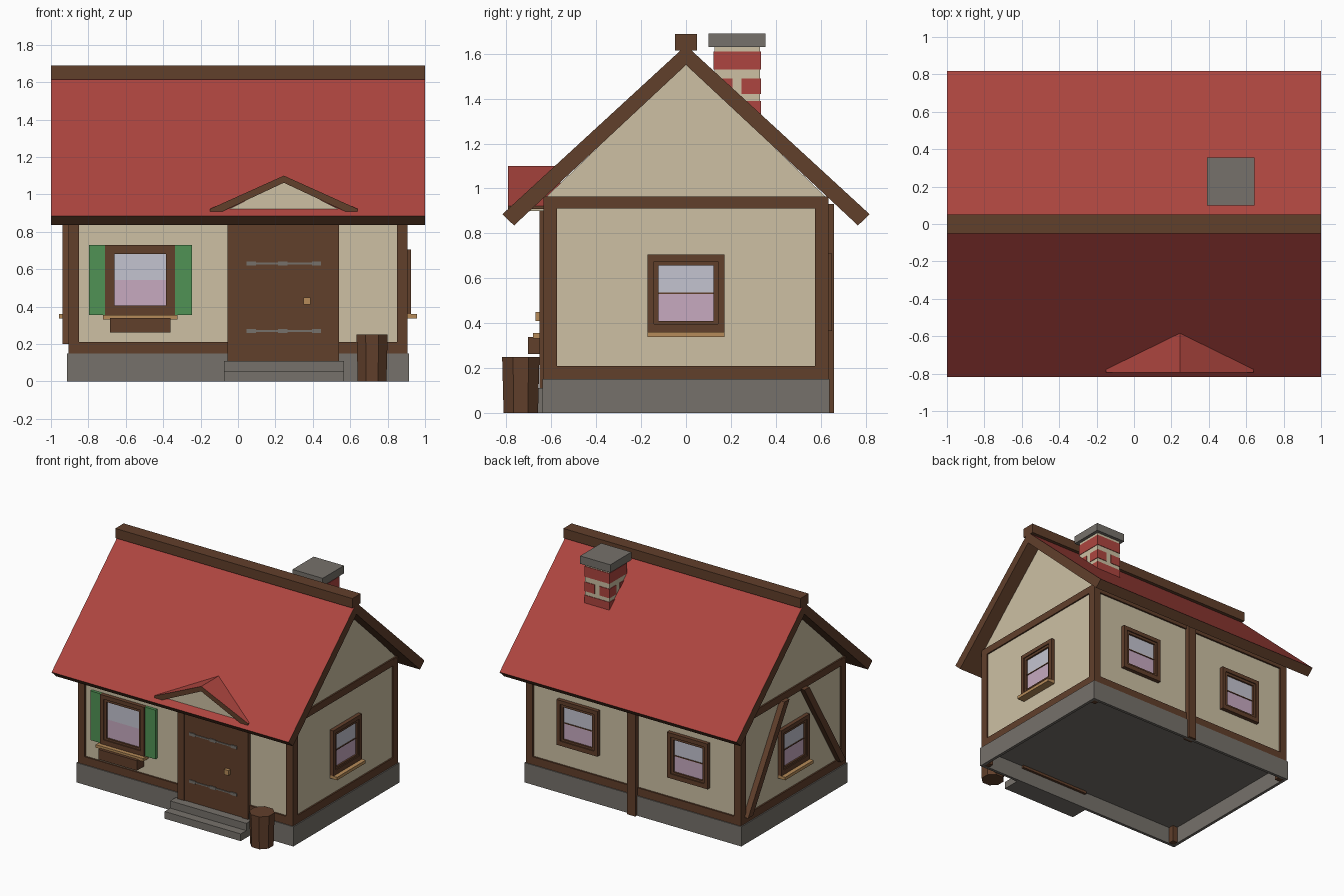
import bpy, bmesh, math
from mathutils import Matrix, Vector

if "Cube" in bpy.data.objects:
    bpy.data.objects.remove(bpy.data.objects["Cube"])


def mat(name, c):
    m = bpy.data.materials.new(name)
    m.diffuse_color = (*c, 1)
    m.use_nodes = True
    m.node_tree.nodes["Principled BSDF"].inputs["Base Color"].default_value = m.diffuse_color
    return m


CREAM = mat("cream_plaster", (.61, .53, .37))
RED = mat("red_tile", (.42, .06, .05))
BROWN = mat("brown_timber", (.12, .050, .024))
GREY = mat("grey_stone", (.18, .165, .145))
SKY = mat("pale_glass", (.55, .55, .63))
PINK = mat("pink_glass", (.57, .40, .53))
GREEN = mat("green_shutter", (.08, .29, .09))
TAN = mat("tan_wood", (.47, .26, .10))


def finish(name, bm, *mats):
    bmesh.ops.recalc_face_normals(bm, faces=bm.faces)
    me = bpy.data.meshes.new(name)
    bm.to_mesh(me)
    bm.free()
    for m in mats:
        me.materials.append(m)
    ob = bpy.data.objects.new(name, me)
    bpy.context.collection.objects.link(ob)
    return ob


def boxes(name, m, items, angle=0):
    """Boxes (x0,x1,y0,y1,z0,z1), turned about z by angle degrees."""
    bm = bmesh.new()
    for x0, x1, y0, y1, z0, z1 in items:
        mx = (Matrix.Rotation(math.radians(angle), 4, 'Z')
              @ Matrix.Translation(((x0 + x1) / 2, (y0 + y1) / 2, (z0 + z1) / 2))
              @ Matrix.Diagonal((x1 - x0, y1 - y0, z1 - z0, 1)))
        bmesh.ops.create_cube(bm, size=1, matrix=mx)
    return finish(name, bm, m)


def prism(name, pts, axis, a, b, *mats):
    """Extrude a 2D profile along x or y; upward faces get the second material."""
    bm = bmesh.new()
    put = (lambda p, t: (t, p[0], p[1])) if axis == 'x' else (lambda p, t: (p[0], t, p[1]))
    f = bm.faces.new([bm.verts.new(put(p, a)) for p in pts])
    ext = bmesh.ops.extrude_face_region(bm, geom=[f])
    d = Vector(put((0, 0), b - a))
    bmesh.ops.translate(bm, vec=d, verts=[v for v in ext['geom'] if isinstance(v, bmesh.types.BMVert)])
    if f not in bm.faces[:]:
        bm.faces.new([v for v in f.verts])
    bmesh.ops.recalc_face_normals(bm, faces=bm.faces)
    bm.normal_update()
    if len(mats) > 1:
        for f in bm.faces:
            f.material_index = int(f.normal.z > .3)
    return finish(name, bm, *mats)


# plaster walls with gables, open underneath
walls = prism("plaster_walls", [(-.62, 0), (.62, 0), (.62, .965), (0, 1.56), (-.62, .965)], 'x', -.895, .895, CREAM)
bm = bmesh.new()
bm.from_mesh(walls.data)
bmesh.ops.delete(bm, geom=[f for f in bm.faces if f.normal.z < -.9], context='FACES')
bm.to_mesh(walls.data)
bm.free()

# stone base and floor
boxes("stone_base", GREY, [(-.915, .915, -.64, -.618, 0, .15), (-.915, .915, .618, .64, 0, .15),
                           (-.915, -.893, -.64, .64, 0, .15), (.893, .915, -.64, .64, 0, .15)])
boxes("floor", GREY, [(-.893, .893, -.618, .618, .13, .145)])

# timber frame
boxes("corner_posts", BROWN, [(min(s * .85, s * .907), max(s * .85, s * .907),
                               min(t * .575, t * .634), max(t * .575, t * .634), .003, .955)
                              for s in (-1, 1) for t in (-1, 1)])
for nm, ang, half, d in (("front", 0, .907, .634), ("right", 90, .634, .907),
                         ("back", 180, .907, .634), ("left", 270, .634, .907)):
    top = .965 if ang % 180 else .952
    boxes(nm + "_beams", BROWN, [(-half, half, -d + .001, -d + .04, .15, .21),
                                 (-half, half, -d + .001, -d + .04, .91, top)], ang)
boxes("back_middle_post", BROWN, [(-.034, .034, .60, .66, 0, .93)])

# diagonal braces on the left wall
for s in (-1, 1):
    w = .03
    prism("left_brace", [(s * (.56 - w), .2), (s * (.56 + w), .2), (s * (.12 + w), .92), (s * (.12 - w), .92)],
          'x', -.937, -.89, BROWN)

# main roof, ridge
prism("main_roof", [(-.818, .885), (0, 1.637), (.818, .885), (.766, .835), (0, 1.55), (-.766, .835)],
      'x', -1, 1, BROWN, RED)
boxes("ridge_beam", BROWN, [(-1, 1, -.05, .05, 1.615, 1.688)])

# small gable over the door
prism("door_gable_roof", [(-.15, .922), (.245, 1.10), (.64, .922), (.64, .908), (.575, .908),
                          (.245, 1.062), (-.085, .908), (-.15, .908)], 'y', -.793, -.56, BROWN, RED)
prism("door_gable_panel", [(-.09, .90), (.58, .90), (.245, 1.07)], 'y', -.778, -.60, CREAM)

# chimney with bricks and cap
cx, cy, h = .518, .228, .102
boxes("chimney_mortar", CREAM, [(cx - h, cx + h, cy - h, cy + h, 1.2, 1.64)])
e = h + .004
bricks = [(cx - e, cx + e, cy - e, cy + e, z, z + .08) for z in (1.53, 1.31)]
for s in (-1, 1):
    for t in (-1, 1):
        xs, ys = sorted((cx + s * e, cx + s * .02)), sorted((cy + t * e, cy + t * .02))
        bricks.append((*xs, *ys, 1.42, 1.49))
boxes("chimney_bricks", RED, bricks)
boxes("chimney_cap", GREY, [(.39, .645, .10, .355, 1.63, 1.69)])


def window(nm, ang, u, d, z0, z1, hw, sill):
    """Framed window: u centre along the wall, d wall distance."""
    def ring(w, zb, zt, b, bb, y):
        return [(u - w, u - w + b, -y, -d + .01, zb, zt), (u + w - b, u + w, -y, -d + .01, zb, zt),
                (u - w + b, u + w - b, -y, -d + .01, zb, zb + bb), (u - w + b, u + w - b, -y, -d + .01, zt - b, zt)]
    bars = ring(hw, z0, z1, .03, .035, d + .03) + ring(hw - .03, z0 + .035, z1 - .03, .019, .015, d + .022)
    zm = (z0 + .05 + z1 - .049) / 2
    if ang:
        bars.append((u - hw + .04, u + hw - .04, -d - .015, -d, zm - .003, zm + .003))
    boxes(nm + "_window_frame", BROWN, bars, ang)
    g = hw - .045
    boxes(nm + "_window_upper_pane", SKY, [(u - g, u + g, -d - .009, -d - .001, zm, z1 - .045)], ang)
    boxes(nm + "_window_lower_pane", PINK, [(u - g, u + g, -d - .009, -d - .001, z0 + .045, zm)], ang)
    if sill:
        boxes(nm + "_window_sill", TAN, [(u - sill, u + sill, -d - .062, -d + .01, z0 - .023, z0)], ang)


window("front", 0, -.523, .62, .355, .73, .187, .20)
window("right", 90, 0, .895, .36, .705, .172, .172)
window("left", 270, 0, .895, .36, .705, .172, .172)
window("back_left", 180, .465, .62, .365, .71, .172, 0)
window("back_right", 180, -.465, .62, .365, .71, .172, 0)

# shutters and flower box
boxes("shutters", GREEN, [(-.797, -.71, -.642, -.615, .355, .73), (-.336, -.247, -.642, -.615, .355, .73)])
boxes("flower_box", BROWN, [(-.685, -.36, -.705, -.615, .262, .338)])

# door, frame, hinges, handle
boxes("door_frame", BROWN, [(-.055, 0, -.652, -.6, .11, .90), (.49, .54, -.652, -.6, .11, .90),
                            (0, .49, -.652, -.6, .785, .90)])
boxes("door", BROWN, [(0, .49, -.645, -.6, .11, .785)])
hinges = []
for z in (.63, .27):
    hinges += [(.05, .44, -.651, -.64, z - .005, z + .005)]
    hinges += [(x, x + .05, -.652, -.64, z - .011, z + .011) for x in (.045, .215, .395)]
boxes("door_hinges", GREY, hinges)
boxes("door_handle", TAN, [(.35, .388, -.67, -.64, .41, .449)])

# doorsteps
boxes("doorsteps", GREY, [(-.075, .567, -.777, -.63, 0, .055), (-.075, .567, -.71, -.63, .055, .11)])

# eight-sided barrel
bm = bmesh.new()
bmesh.ops.create_cone(bm, cap_ends=True, segments=8, radius1=.083, radius2=.09, depth=.25,
                      matrix=Matrix.Translation((.717, -.736, .125)) @ Matrix.Rotation(math.pi / 8, 4, 'Z'))
finish("barrel", bm, BROWN)
